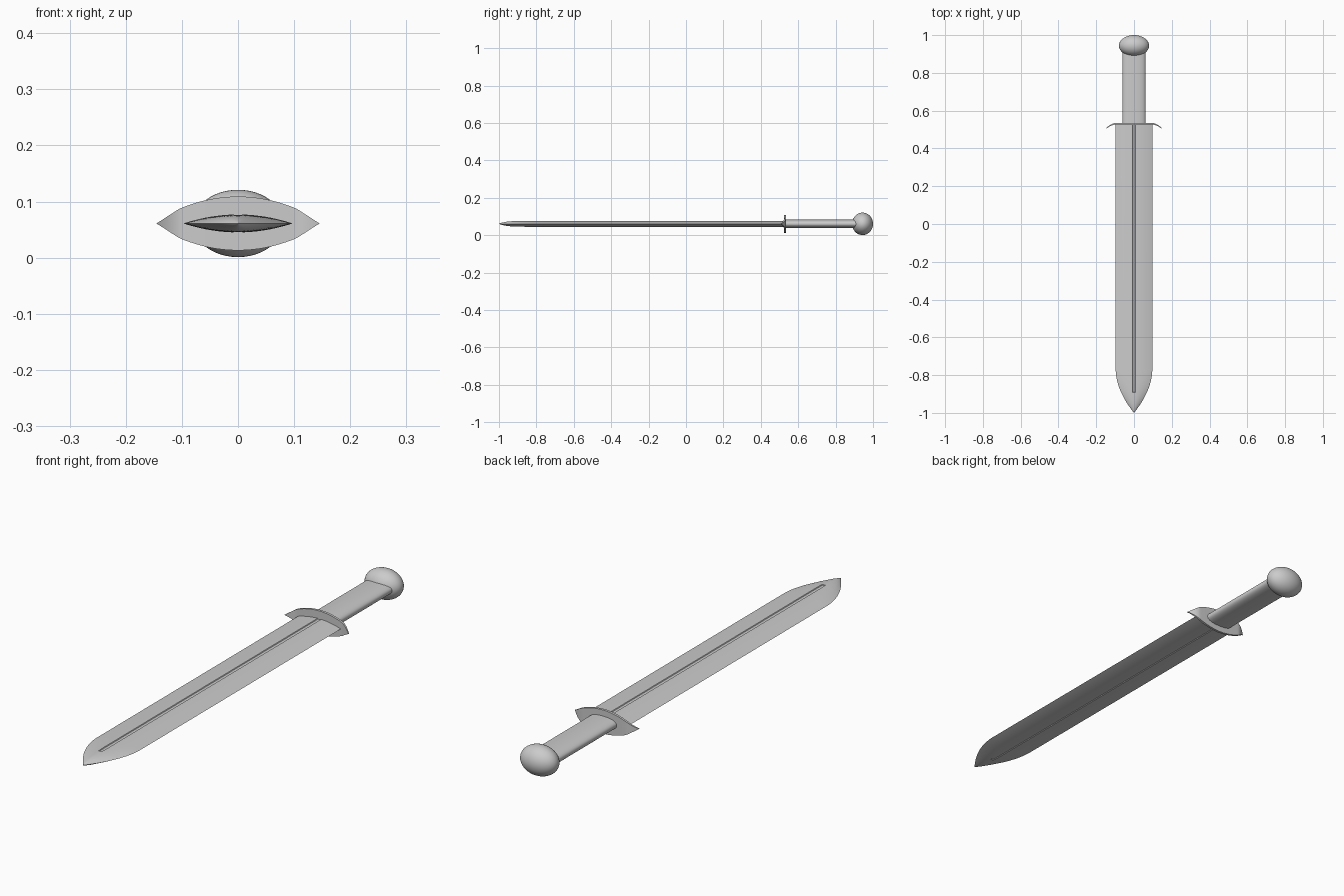
import bpy, bmesh, math

cube = bpy.data.objects.get("Cube")
if cube:
    bpy.data.objects.remove(cube)

MID_Z = 0.061          # height of the sword's centre line

steel = bpy.data.materials.new("grey steel")
steel.use_nodes = True
GREY = (0.6, 0.6, 0.6, 1)
steel.diffuse_color = GREY
steel.node_tree.nodes["Principled BSDF"].inputs["Base Color"].default_value = GREY


def finish(obj, angle=30):
    obj.data.materials.append(steel)
    bpy.ops.object.select_all(action='DESELECT')
    obj.select_set(True)
    bpy.context.view_layer.objects.active = obj
    bpy.ops.object.shade_smooth_by_angle(angle=math.radians(angle))


def loft(name, rings, angle=30):
    """Skin a list of equal-length point rings and cap both ends."""
    bm = bmesh.new()
    rows = [[bm.verts.new(p) for p in ring] for ring in rings]
    n = len(rows[0])
    for a, b in zip(rows, rows[1:]):
        for i in range(n):
            j = (i + 1) % n
            bm.faces.new((a[i], a[j], b[j], b[i]))
    bm.faces.new(rows[0])
    bm.faces.new(rows[-1])
    bmesh.ops.remove_doubles(bm, verts=bm.verts, dist=0.00002)
    bmesh.ops.recalc_face_normals(bm, faces=bm.faces)
    mesh = bpy.data.meshes.new(name)
    bm.to_mesh(mesh)
    bm.free()
    obj = bpy.data.objects.new(name, mesh)
    obj.location.z = MID_Z
    bpy.context.collection.objects.link(obj)
    finish(obj, angle)


# Blade: lens section with a narrow fuller on both faces
def blade_ring(y, w, h, depth):
    g = min(0.008, w * 0.1)
    arc = [w * math.sin(math.pi / 2 * i / 10) for i in range(10, 0, -1)]
    arc = [x for x in arc if x > g * 1.3 or w == 0]
    half = [(x, h * (1 - (x / w) ** 2)) for x in arc]
    half += [(g, h * (1 - (g / w) ** 2)), (g * 0.75, h - depth)]
    top = half + [(-x, z) for x, z in reversed(half)]
    bottom = [(x, -z) for x, z in reversed(top[1:-1])]
    return [(x, y, z) for x, z in top + bottom]


TIP, SHOULDER, WIDTH, THICK, FULLER_END = -1.0, -0.77, 0.097, 0.016, -0.89
stations = [0.53, SHOULDER]
stations += [SHOULDER + (TIP - SHOULDER) * i / 16 for i in range(1, 16)]
stations += [FULLER_END, FULLER_END - 0.001, TIP + 0.004, TIP]
rings = []
for y in sorted(set(stations), reverse=True):
    t = max(0, (SHOULDER - y) / (SHOULDER - TIP))
    w = max(WIDTH * (1 - t ** 1.9), 0.0005)
    h = max(THICK * (1 - t ** 5) ** 0.8, 0.0005)
    rings.append(blade_ring(y, w, h, 0.003 if y >= FULLER_END else 0))
loft("blade", rings)

# Guard: thin pointed plate whose ends curl toward the blade
rings = []
for i in range(-24, 25):
    x = 0.145 * i / 24
    a = abs(x)
    tall = 0.048 * (1 - (a / 0.155) ** 2)
    tall = max(min(tall, 0.65 * (0.145 - a)), 0.0003)
    curl = 0.022 * (max(0, a - 0.1) / 0.045) ** 1.7
    thick = 0.005 - 0.003 * (a / 0.145) ** 4
    y = 0.53 - curl
    rings.append([(x, y - thick, -tall), (x, y + thick, -tall),
                  (x, y + thick, tall), (x, y - thick, tall)])
loft("guard", rings)


# Grip: flattened oval bar
def oval(y, w, h, power=2.4, count=48):
    points = []
    for i in range(count):
        a = 2 * math.pi * i / count
        c, s = math.cos(a), math.sin(a)
        points.append((math.copysign(abs(c) ** (2 / power), c) * w, y,
                       math.copysign(abs(s) ** (2 / power), s) * h))
    return points


loft("grip", [oval(0.53, 0.061, 0.023), oval(0.93, 0.061, 0.023)], 40)

# Pommel: wide ellipsoid with its poles along the sword
bpy.ops.mesh.primitive_uv_sphere_add(segments=48, ring_count=24, radius=1,
                                     location=(0, 0.944, MID_Z),
                                     rotation=(math.pi / 2, 0, 0))
pommel = bpy.context.object
pommel.name = "pommel"
pommel.scale = (0.08, 0.06, 0.056)
finish(pommel)
